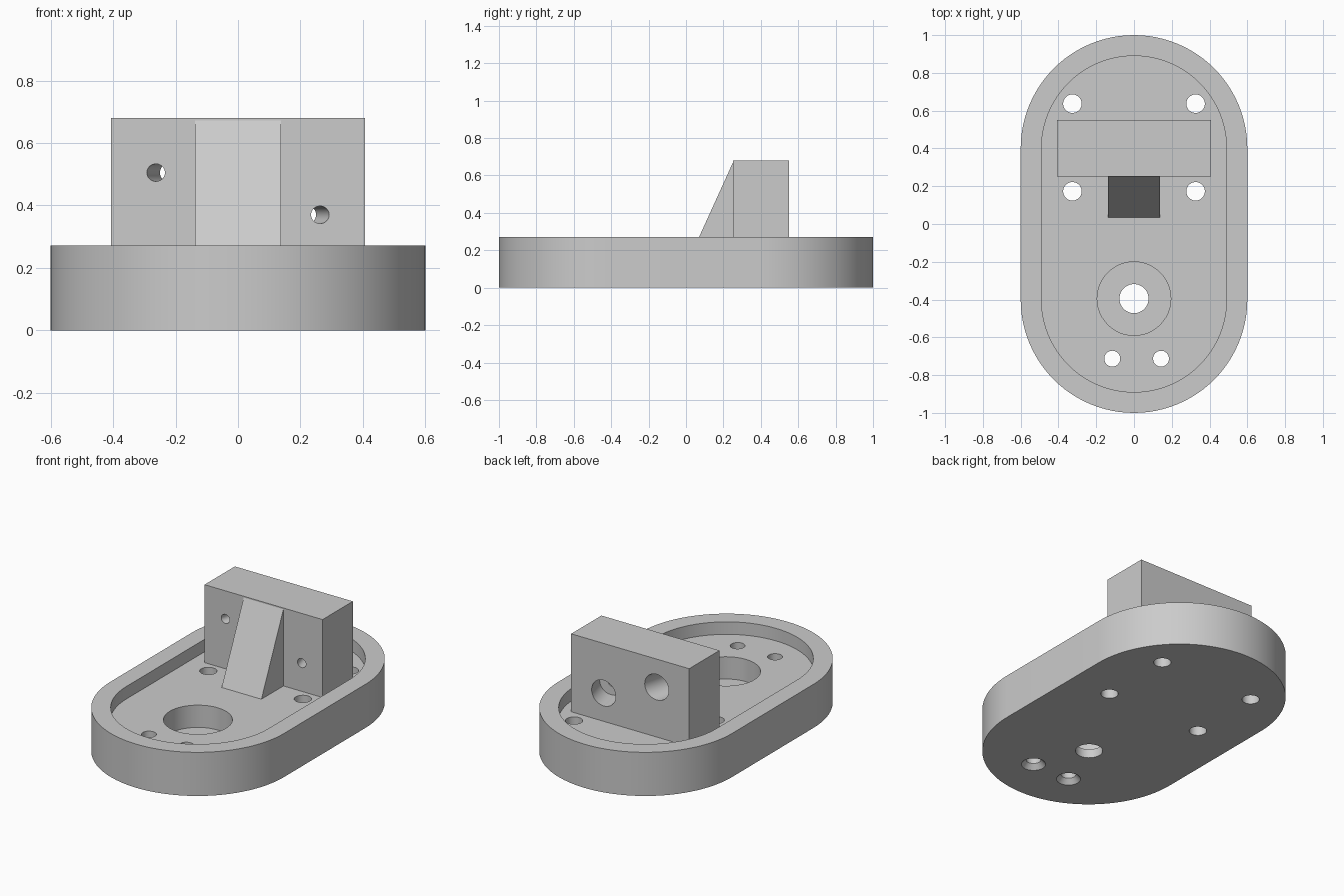
import bpy, bmesh, math
from mathutils import Vector

default = bpy.data.objects.get("Cube")
if default:
    bpy.data.objects.remove(default, do_unlink=True)

grey = bpy.data.materials.new("light grey")
grey.use_nodes = True
COLOUR = (0.6, 0.6, 0.6, 1)
grey.diffuse_color = COLOUR
grey.node_tree.nodes["Principled BSDF"].inputs["Base Color"].default_value = COLOUR

RIM_Z, FLOOR_Z, BLOCK_Z = 0.272, 0.194, 0.68
BLOCK_FRONT, BLOCK_BACK = 0.252, 0.55


def prism(name, points, direction):
    """Extrude a closed planar outline along a direction."""
    bm = bmesh.new()
    face = bm.faces.new([bm.verts.new(p) for p in points])
    out = bmesh.ops.extrude_face_region(bm, geom=[face])
    verts = [v for v in out["geom"] if isinstance(v, bmesh.types.BMVert)]
    bmesh.ops.translate(bm, verts=verts, vec=direction)
    bmesh.ops.recalc_face_normals(bm, faces=bm.faces)
    mesh = bpy.data.meshes.new(name)
    bm.to_mesh(mesh)
    bm.free()
    mesh.materials.append(grey)
    obj = bpy.data.objects.new(name, mesh)
    bpy.context.collection.objects.link(obj)
    return obj


def stadium(name, radius, z0, z1, half=0.4, steps=48):
    """Rounded slot shape standing on its flat side."""
    points = []
    for end in (1, -1):
        for i in range(steps + 1):
            a = math.pi * i / steps
            points.append((end * radius * math.cos(a),
                           end * (half + radius * math.sin(a)), z0))
    return prism(name, points, (0, 0, z1 - z0))


def bore(start, end, r1, r2=None):
    """Round cutter between two points, tapered when r2 is given."""
    start, end = Vector(start), Vector(end)
    axis = end - start
    bpy.ops.mesh.primitive_cone_add(
        vertices=48, radius1=r1, radius2=r1 if r2 is None else r2,
        depth=axis.length, location=(start + end) / 2,
        rotation=axis.to_track_quat("Z", "Y").to_euler())
    obj = bpy.context.object
    obj.data.materials.append(grey)
    return obj


def cut(target, cutters):
    bpy.context.view_layer.objects.active = target
    for cutter in cutters:
        cutter.hide_render = True
        mod = target.modifiers.new("cut", "BOOLEAN")
        mod.operation, mod.solver, mod.object = "DIFFERENCE", "EXACT", cutter
        bpy.ops.object.modifier_apply(modifier=mod.name)
        bpy.data.objects.remove(cutter, do_unlink=True)


# Rounded base with a shallow tray
base = stadium("base", 0.6, 0, RIM_Z)
cut(base, [stadium("tray_cutter", 0.49, FLOOR_Z, 0.4)])

# Large recess with a through hole
cut(base, [bore((0, -0.395, 0.055), (0, -0.395, 0.4), 0.195),
           bore((0, -0.395, -0.1), (0, -0.395, 0.4), 0.077)])

# Four mounting holes around the block
for x in (-0.326, 0.326):
    for y in (0.173, 0.637):
        cut(base, [bore((x, y, -0.1), (x, y, 0.4), 0.049)])

# Two front screw holes, countersunk underneath
for x in (-0.115, 0.143):
    y = -0.713
    cut(base, [bore((x, y, -0.1), (x, y, 0.4), 0.042),
               bore((x, y, -0.01), (x, y, 0.03), 0.077, 0.042)])

# Upright block with two angled stepped bores
block = prism("upright_block",
              [(x, y, FLOOR_Z - 0.01) for x, y in
               ((-0.407, BLOCK_FRONT), (0.407, BLOCK_FRONT),
                (0.407, BLOCK_BACK), (-0.407, BLOCK_BACK))],
              (0, 0, BLOCK_Z - FLOOR_Z + 0.01))
for side, z in ((-1, 0.505), (1, 0.37)):
    front = Vector((side * 0.263, BLOCK_FRONT, z))
    back = Vector((side * 0.183, BLOCK_BACK, z))
    along = back - front
    cut(block, [bore(front - along * 0.3, back + along * 0.3, 0.028),
                bore(front + along * 0.5, back + along * 0.3, 0.08)])

# Sloping brace in front of the block
brace = prism("brace",
              [(-0.137, y, z) for y, z in
               ((0.035, FLOOR_Z), (BLOCK_FRONT, FLOOR_Z), (BLOCK_FRONT, 0.672))],
              (0.274, 0, 0))

# Smooth round walls, crisp edges
bpy.ops.object.select_all(action="DESELECT")
for obj in (base, block, brace):
    obj.select_set(True)
bpy.context.view_layer.objects.active = base
bpy.ops.object.shade_smooth_by_angle(angle=math.radians(25))
